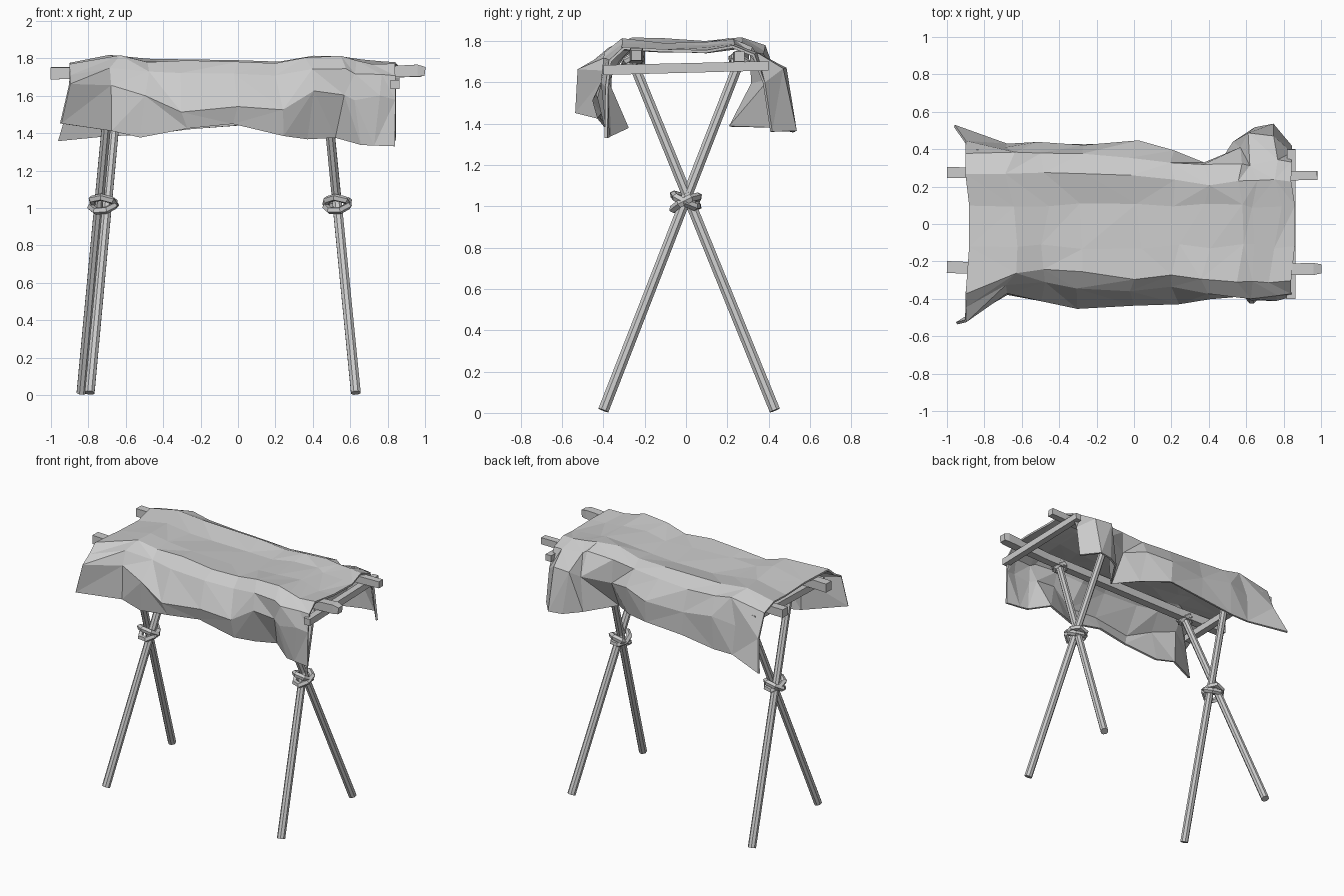
import bpy, bmesh, math, random
from mathutils import Vector, Matrix

if "Cube" in bpy.data.objects:
    bpy.data.objects.remove(bpy.data.objects["Cube"])

random.seed(4)


def finish(bm, name):
    bmesh.ops.recalc_face_normals(bm, faces=bm.faces)
    me = bpy.data.meshes.new(name)
    bm.to_mesh(me)
    bm.free()
    ob = bpy.data.objects.new(name, me)
    bpy.context.collection.objects.link(ob)
    return ob


def tube(name, pts, radii, sides, up=(0, 0, 1)):
    """Straight or bent pole with a polygon section and capped ends."""
    pts = [Vector(p) for p in pts]
    bm = bmesh.new()
    rings = []
    for i, p in enumerate(pts):
        d = (pts[min(i + 1, len(pts) - 1)] - pts[max(i - 1, 0)]).normalized()
        u = d.cross(Vector(up)).normalized()
        v = u.cross(d)
        ring = []
        for k in range(sides):
            a = 2 * math.pi * (k + 0.5) / sides
            ring.append(bm.verts.new(p + (u * math.cos(a) + v * math.sin(a)) * radii[i]))
        rings.append(ring)
    for a, b in zip(rings, rings[1:]):
        for k in range(sides):
            n = (k + 1) % sides
            bm.faces.new((a[k], a[n], b[n], b[k]))
    bm.faces.new(rings[0])
    bm.faces.new(rings[-1])
    return finish(bm, name)


def lashing(name, centre, axis, radius, thick, spin):
    """Low-poly rope loop around an axis."""
    rot = Vector((0, 0, 1)).rotation_difference(Vector(axis)).to_matrix() @ Matrix.Rotation(spin, 3, 'Z')
    bm = bmesh.new()
    n, m = 7, 5
    rings = []
    for i in range(n):
        a = 2 * math.pi * i / n
        r = radius * random.uniform(0.9, 1.08)
        rings.append([bm.verts.new(Vector(centre) + rot @ Vector((
            (r + thick * math.cos(b)) * math.cos(a),
            (r + thick * math.cos(b)) * math.sin(a),
            thick * math.sin(b)))) for b in [2 * math.pi * j / m for j in range(m)]])
    for i in range(n):
        p, q = rings[i], rings[(i + 1) % n]
        for j in range(m):
            k = (j + 1) % m
            bm.faces.new((p[j], q[j], q[k], p[k]))
    return finish(bm, name)


# Crossed leg pairs: foot x, top x, x gap between the two poles
for side, fx, tx, gap in (("left", -0.815, -0.655, -0.022), ("right", 0.63, 0.46, 0.0)):
    for s, label, fy in ((-1, "front", -0.40), (1, "back", 0.43)):
        foot = Vector((fx + s * gap, fy, 0.012))
        top = Vector((tx + s * gap, -s * 0.27, 1.73))
        tube(f"{side}_{label}_leg", [foot, top], [0.028, 0.026], 8, (1, 0, 0))
        # Knot where the pole meets the rail
        d = (top - foot).normalized()
        for j, tilt in enumerate((0.5, -0.4)):
            lashing(f"{side}_{label}_knot_{j}", top - d * 0.03, d + Vector((tilt, 0, 0)), 0.043, 0.017, j)
    # Rope loops at the crossing
    cx = fx + (tx - fx) * 0.6
    for j, (ax, cz) in enumerate((((0.15, 0.5, 1), 1.025), ((-0.2, -0.5, 1), 1.015))):
        lashing(f"{side}_crossing_rope_{j}", (cx, 0, cz), ax, 0.066, 0.02, j * 0.4)

# Rails and cross bars
tube("front_rail", [(-1, -0.23, 1.72), (-0.6, -0.245, 1.72), (0.6, -0.245, 1.72), (0.96, -0.24, 1.735), (1, -0.24, 1.73)],
     [0.045, 0.042, 0.04, 0.045, 0.034], 4)
tube("back_rail", [(-1, 0.275, 1.725), (-0.6, 0.27, 1.725), (0.6, 0.255, 1.72), (0.98, 0.26, 1.725)],
     [0.042, 0.038, 0.038, 0.034], 4)
for label, x in (("left", -0.82), ("right", 0.84)):
    tube(f"{label}_cross_bar", [(x, -0.40, 1.66), (x, 0.40, 1.68)], [0.034, 0.032], 4)

# Draped hide stations: x | front hem y,z, front fold y,z, front edge y | top z |
# back edge y, back fold y,z, back hem y,z
stations = [
    (-0.90, -0.53, 1.45, -0.52, 1.66, -0.37, 1.775, 0.32, 0.44, 1.57, 0.52, 1.36),
    (-0.66, -0.36, 1.42, -0.37, 1.66, -0.25, 1.82, 0.32, 0.41, 1.60, 0.43, 1.38),
    (-0.50, -0.37, 1.37, -0.42, 1.60, -0.24, 1.79, 0.32, 0.42, 1.62, 0.41, 1.38),
    (-0.28, -0.41, 1.42, -0.46, 1.51, -0.26, 1.785, 0.31, 0.42, 1.58, 0.42, 1.42),
    (0.00, -0.39, 1.45, -0.44, 1.54, -0.28, 1.78, 0.31, 0.44, 1.60, 0.42, 1.45),
    (0.22, -0.38, 1.39, -0.42, 1.52, -0.27, 1.78, 0.28, 0.38, 1.62, 0.33, 1.41),
    (0.38, -0.34, 1.37, -0.39, 1.62, -0.30, 1.81, 0.26, 0.31, 1.60, 0.22, 1.39),
    (0.55, -0.27, 1.37, -0.39, 1.60, -0.31, 1.81, 0.27, 0.40, 1.62, 0.44, 1.38),
    (0.63, -0.38, 1.34, -0.41, 1.58, -0.31, 1.79, 0.27, 0.47, 1.66, 0.52, 1.37),
    (0.74, -0.39, 1.34, -0.41, 1.60, -0.30, 1.78, 0.28, 0.46, 1.66, 0.53, 1.37),
    (0.84, -0.39, 1.33, -0.38, 1.58, -0.30, 1.775, 0.28, 0.38, 1.60, 0.41, 1.36),
]
bm = bmesh.new()
rows = []
for i, (x, y0, z0, y1, z1, y2, zt, y3, y4, z4, y5, z5) in enumerate(stations):
    end = i in (0, len(stations) - 1)
    spread = -0.06 if i == 0 else 0.0
    prof = [(y0, z0, spread * 0.8), (y1, z1, 0), (y2 - 0.07, zt - 0.07, 0), (y2, zt - 0.01, 0),
            (-0.12, zt - 0.02, 0.02), (0.10, zt - 0.025, 0.02), (y3 - 0.05, zt - 0.004, 0),
            (y3 + 0.05, zt - 0.045, 0), (y4, z4, 0), (y5, z5, spread)]
    j = 0.004 if end else 0.014
    rows.append([bm.verts.new((x + dx + (0 if end else random.uniform(-0.03, 0.03)),
                               y + random.uniform(-j, j),
                               z + random.uniform(-j, j) * 0.6)) for y, z, dx in prof])
for a, b in zip(rows, rows[1:]):
    for k in range(len(a) - 1):
        q = (a[k], b[k], b[k + 1], a[k + 1])
        s = random.randint(0, 1)
        bm.faces.new((q[s], q[s + 1], q[s + 2]))
        bm.faces.new((q[s], q[s + 2], q[(s + 3) % 4]))
hide = finish(bm, "draped_hide")
mod = hide.modifiers.new("thickness", 'SOLIDIFY')
mod.thickness = 0.014
mod.offset = 0
